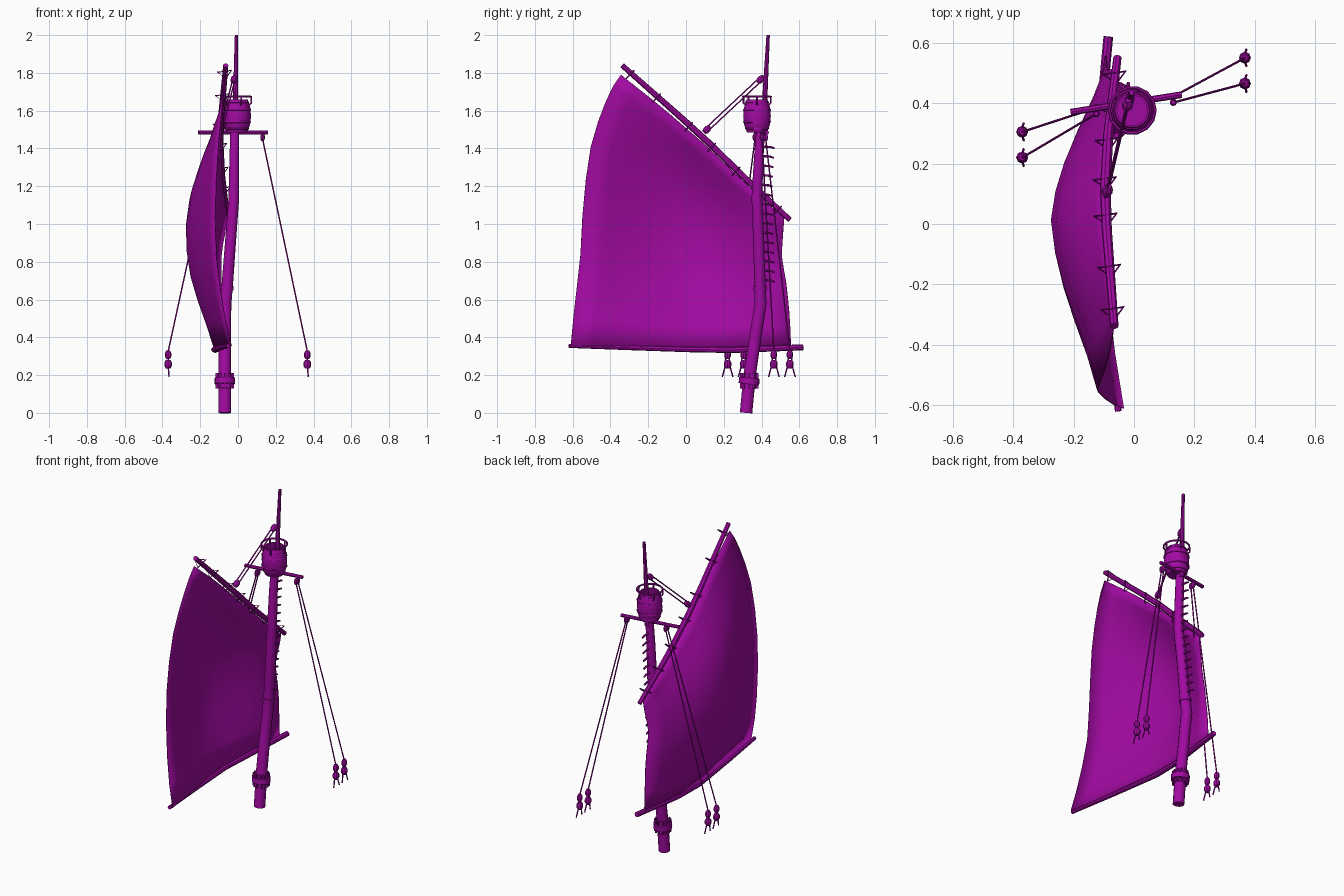
import bpy, bmesh, math
from mathutils import Vector as V

if "Cube" in bpy.data.objects:
    bpy.data.objects.remove(bpy.data.objects["Cube"])

mat = bpy.data.materials.new("purple")
mat.diffuse_color = (0.36, 0.003, 0.36, 1)
mat.use_nodes = True
mat.node_tree.nodes["Principled BSDF"].inputs["Base Color"].default_value = mat.diffuse_color


def make(name, bm):
    bmesh.ops.recalc_face_normals(bm, faces=bm.faces)
    me = bpy.data.meshes.new(name)
    bm.to_mesh(me)
    bm.free()
    ob = bpy.data.objects.new(name, me)
    me.materials.append(mat)
    bpy.context.collection.objects.link(ob)
    return ob


def sweep(bm, pts, radii, sides=8, closed=False):
    """Round tube along a path, with one radius per point."""
    pts = [V(p) for p in pts]
    n = len(pts)
    if not isinstance(radii, (list, tuple)):
        radii = [radii] * n
    rings, side = [], None
    for i, p in enumerate(pts):
        a = pts[i - 1] if i or closed else p
        b = pts[(i + 1) % n] if i < n - 1 or closed else p
        t = (b - a).normalized()
        if side is None:
            side = t.orthogonal()
        side = (side - t * side.dot(t)).normalized()
        up = t.cross(side)
        rings.append([bm.verts.new(p + radii[i] * (math.cos(k * math.tau / sides) * side
                      + math.sin(k * math.tau / sides) * up)) for k in range(sides)])
    for i in range(n if closed else n - 1):
        r, s = rings[i], rings[(i + 1) % n]
        for k in range(sides):
            m = (k + 1) % sides
            bm.faces.new((r[k], r[m], s[m], s[k]))
    if not closed:
        bm.faces.new(rings[0])
        bm.faces.new(rings[-1])


def tube(name, pts, radii, sides=8, closed=False):
    bm = bmesh.new()
    sweep(bm, pts, radii, sides, closed)
    return make(name, bm)


def circle(c, r, n=16, z=0):
    return [(c[0] + r * math.cos(i * math.tau / n), c[1] + r * math.sin(i * math.tau / n), z)
            for i in range(n)]


def lerp_path(path, t):
    s = t * (len(path) - 1)
    i = min(int(s), len(path) - 2)
    return V(path[i]).lerp(V(path[i + 1]), s - i)


def point_at(path, axis, value):
    """Point on a path where one coordinate has the given value."""
    for a, b in zip(path, path[1:]):
        if a[axis] <= value <= b[axis]:
            return V(a).lerp(V(b), (value - a[axis]) / (b[axis] - a[axis]))


def block(bm, p, q, r):
    """Rope block: a short bulging tube."""
    p, q = V(p), V(q)
    sweep(bm, [p, p.lerp(q, .3), p.lerp(q, .7), q], [r * .6, r, r, r * .6], 8)


# mast with a slight crook, and the top pole
mast = [(-.07, .318, 0), (-.07, .337, .2), (-.07, .367, .4), (-.067, .395, .58), (-.058, .392, .66),
        (-.04, .385, .9), (-.022, .375, 1.14), (-.02, .385, 1.35), (-.017, .395, 1.5)]
tube("mast", mast, [.034, .034, .033, .033, .031, .03, .029, .026, .024], 12)
tube("top_pole", [(-.015, .41, 1.46), (-.012, .42, 1.72), (-.008, .435, 2.0)], [.017, .013, .009], 8)
tube("mast_ring", [(-.059, .392, .65), (-.057, .392, .672)], .036, 12)

# deck collar with wedges
bm = bmesh.new()
sweep(bm, [(-.07, .33, .13), (-.07, .332, .152), (-.07, .333, .153), (-.07, .336, .185),
           (-.07, .336, .186), (-.07, .338, .205)], [.038, .038, .055, .055, .038, .038], 14)
for x, y, _ in circle((-.07, .335), .043, 12):
    sweep(bm, [(x, y, .128), (x, y, .21)], .007, 4)
make("mast_collar", bm)

# climbing pegs on the back of the mast
bm = bmesh.new()
for i in range(15):
    c = point_at(mast, 2, .70 + i * .0505)
    sweep(bm, [c + V((0, .01, .004)), c + V((0, .06, 0)), c + V((0, .08, -.006))], [.007, .006, .005], 6)
make("climbing_pegs", bm)

# crow's nest barrel: hollow, with hoops
C = (-.006, .376)
profile = [(.0, 1.485), (.055, 1.485), (.07, 1.525), (.075, 1.57), (.071, 1.615), (.057, 1.66),
           (.05, 1.66), (.063, 1.61), (.066, 1.56), (.05, 1.5), (0, 1.5)]
bm = bmesh.new()
vs = [bm.verts.new((C[0] + r, C[1], z)) for r, z in profile]
es = [bm.edges.new(e) for e in zip(vs, vs[1:])]
bmesh.ops.spin(bm, geom=vs + es, cent=(*C, 0), axis=(0, 0, 1), angle=math.tau, steps=14)
bmesh.ops.remove_doubles(bm, verts=bm.verts, dist=1e-4)
make("lookout_barrel", bm)
bm = bmesh.new()
for r, z in ((.061, 1.505), (.0725, 1.54), (.0725, 1.605), (.062, 1.645)):
    sweep(bm, circle(C, r, 14, z), .005, 4, True)
make("barrel_hoops", bm)

# railing above the barrel
bm = bmesh.new()
sweep(bm, circle(C, .076, 14, 1.674), .0055, 6, True)
for (x, y, _), (u, v, _) in zip(circle(C, .076, 5), circle(C, .062, 5)):
    sweep(bm, [(u, v, 1.63), (x, y, 1.64), (x, y, 1.674)], .005, 5)
make("barrel_rail", bm)

# crossbar and shrouds with deadeyes
tube("crossbar", [(-.21, .37, 1.485), (.158, .428, 1.485)], .011, 8)
ropes, blocks = bmesh.new(), bmesh.new()
for top, foot_x, feet_y in (((.13, .412), .367, (.55, .465)), ((-.125, .375), -.37, (.305, .22))):
    for k, y in enumerate(feet_y):
        tx, ty = top[0], top[1] + (.01 if k == 0 else -.01)
        sweep(ropes, [(tx, ty, 1.45), (foot_x, y, .325)], .004, 5)
        block(blocks, (tx, ty, 1.478), (tx, ty, 1.44), .012)
        block(blocks, (foot_x, y, .33), (foot_x, y, .285), .017)
        block(blocks, (foot_x, y, .28), (foot_x, y, .235), .02)
        for d in (-1, 1):
            sweep(ropes, [(foot_x, y + d * .008, .3), (foot_x, y + d * .012, .25),
                          (foot_x + .005, y + d * .028, .19)], .004, 5)

# lift tackle from the pole to the gaff
hi, lo = V((-.018, .41, 1.78)), V((-.092, .095, 1.485))
for d in (-.007, .007):
    o = V((d * .6, d, -d))
    sweep(ropes, [hi + o, lo + o], .004, 5)
block(blocks, hi, hi.lerp(lo, .1), .018)
block(blocks, lo, lo.lerp(hi, .1), .018)
make("ropes", ropes)
make("rope_blocks", blocks)

# gaff and boom, both slightly bent
gaff = [(-.065, -.338, 1.84), (-.09, -.02, 1.558), (-.095, .12, 1.43), (-.085, .3, 1.255), (-.055, .55, 1.022)]
boom = [(-.052, -.62, .355), (-.09, -.3, .345), (-.127, .05, .335), (-.12, .25, .333), (-.085, .62, .347)]
tube("gaff", gaff, [.014, .017, .018, .017, .014], 8)
tube("boom", boom, [.011, .013, .015, .016, .016], 8)

# triangular lashings along the gaff
bm = bmesh.new()
for y in (-.29, -.15, .02, .14, .27, .38, .49):
    c = point_at(gaff, 1, y)
    x, n = V((1, 0, 0)), V((0, .68, .73))
    sweep(bm, [c + x * .034 + n * .022, c - x * .04 + n * .008, c + x * .004 - n * .036],
          .0045, 5, True)
make("gaff_lashings", bm)

# sail: patch between four edge curves, bellied to the left
leech = [(-.035, -.61, .355), (-.08, -.592, .55), (-.115, -.56, .81), (-.122, -.545, 1.1),
         (-.108, -.515, 1.37), (-.09, -.46, 1.56), (-.075, -.40, 1.71), (-.068, -.345, 1.79)]
luff = [(-.095, .556, .35), (-.095, .55, .5), (-.09, .54, .6), (-.09, .528, .71),
        (-.09, .505, .82), (-.08, .51, .9), (-.065, .515, .97), (-.06, .52, 1.03)]
foot = [leech[0], (-.085, -.3, .352), (-.127, .0, .345), (-.127, .25, .342), luff[0]]
head = [leech[-1], (-.08, -.13, 1.62), (-.095, .1, 1.42), (-.085, .31, 1.22), luff[-1]]
N = 10
bm = bmesh.new()
grid = []
for j in range(N + 1):
    v = j / N
    row = []
    for i in range(N + 1):
        u = i / N
        p = lerp_path(leech, v) * (1 - u) + lerp_path(luff, v) * u \
            + lerp_path(foot, u) * (1 - v) + lerp_path(head, u) * v
        p -= (V(leech[0]) * (1 - u) + V(luff[0]) * u) * (1 - v) \
            + (V(leech[-1]) * (1 - u) + V(luff[-1]) * u) * v
        belly = max(0, math.sin(math.pi * u)) * max(0, math.sin(math.pi * v))
        p.x -= .124 * belly ** 1.3
        row.append(bm.verts.new(p))
    grid.append(row)
for a, b in zip(grid, grid[1:]):
    for i in range(N):
        bm.faces.new((a[i], a[i + 1], b[i + 1], b[i]))
sail = make("sail", bm)
thick = sail.modifiers.new("cloth", 'SOLIDIFY')
thick.thickness = .004
thick.offset = 0

# smooth shading with sharp edges kept
for ob in bpy.data.objects:
    ob.select_set(True)
bpy.context.view_layer.objects.active = sail
bpy.ops.object.shade_smooth_by_angle(angle=math.radians(35))
